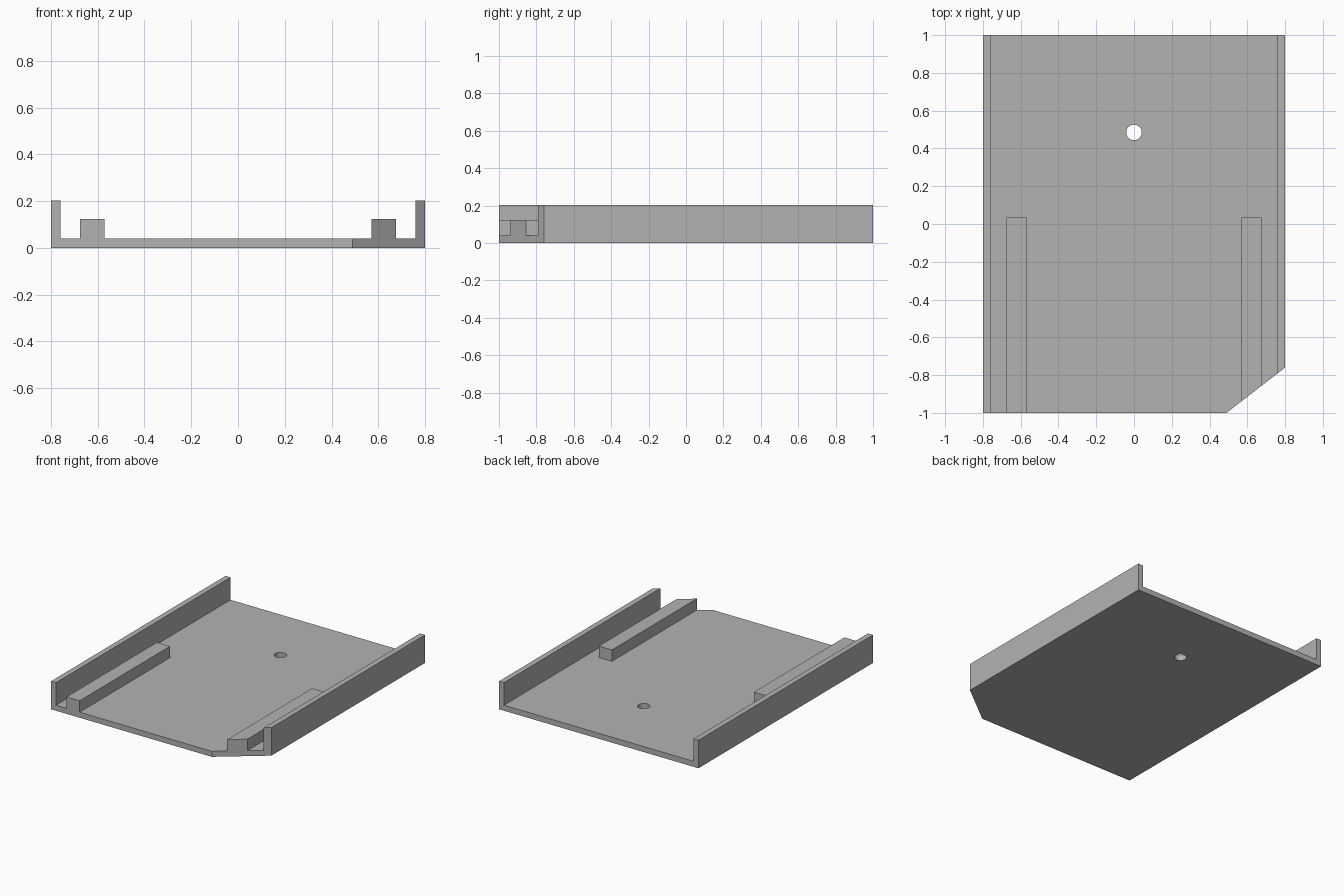
import bpy
import bmesh

default = bpy.data.objects.get("Cube")
if default:
    bpy.data.objects.remove(default, do_unlink=True)

grey = bpy.data.materials.new("plain grey")
grey.use_nodes = True
colour = (0.45, 0.45, 0.45, 1)
grey.diffuse_color = colour
grey.node_tree.nodes["Principled BSDF"].inputs["Base Color"].default_value = colour


def prism(name, outline, offset):
    """Solid made by sweeping a closed outline along an offset."""
    bm = bmesh.new()
    face = bm.faces.new([bm.verts.new(p) for p in outline])
    swept = bmesh.ops.extrude_face_region(bm, geom=[face])["geom"]
    verts = [v for v in swept if isinstance(v, bmesh.types.BMVert)]
    bmesh.ops.translate(bm, verts=verts, vec=offset)
    bmesh.ops.recalc_face_normals(bm, faces=bm.faces)
    mesh = bpy.data.meshes.new(name)
    bm.to_mesh(mesh)
    bm.free()
    mesh.materials.append(grey)
    obj = bpy.data.objects.new(name, mesh)
    bpy.context.collection.objects.link(obj)
    return obj


def cut(obj, cutter):
    mod = obj.modifiers.new("cut", 'BOOLEAN')
    mod.operation = 'DIFFERENCE'
    mod.solver = 'EXACT'
    mod.object = cutter
    bpy.context.view_layer.objects.active = obj
    bpy.ops.object.modifier_apply(modifier=mod.name)


HALF, INNER, FLOOR, WALL = 0.8, 0.76, 0.04, 0.203

# Channel-shaped tray: floor with a wall along each side
half_profile = [(HALF, 0), (HALF, WALL), (INNER, WALL), (INNER, FLOOR)]
profile = half_profile + [(-x, z) for x, z in reversed(half_profile)]
tray = prism("tray", [(x, -1, z) for x, z in profile], (0, 2, 0))

# Short guide ribs on the floor
ribs = []
for side, name in ((1, "left_rib"), (-1, "right_rib")):
    corners = [(0.57, -1), (0.675, -1), (0.675, 0.035), (0.57, 0.035)]
    ribs.append(prism(name, [(side * x, y, FLOOR) for x, y in corners], (0, 0, 0.083)))

# Cut-off front corner, through the floor, wall and rib
slope = 0.24 / 0.31
corner = [(0.49 - 0.2, -1 - 0.2 * slope), (1, -0.76 + 0.2 * slope), (1, -1.2)]
corner_cutter = prism("corner_cutter", [(x, y, -0.1) for x, y in corner], (0, 0, 0.5))
cut(tray, corner_cutter)
cut(ribs[0], corner_cutter)

# Round hole through the floor
bpy.ops.mesh.primitive_cylinder_add(vertices=32, radius=0.041, depth=0.4, location=(0, 0.485, 0))
hole_cutter = bpy.context.object
hole_cutter.name = "hole_cutter"
hole_cutter.data.materials.append(grey)
cut(tray, hole_cutter)

for helper in (corner_cutter, hole_cutter):
    bpy.data.objects.remove(helper, do_unlink=True)

# Smooth only the hole wall
bpy.ops.object.select_all(action='DESELECT')
tray.select_set(True)
bpy.context.view_layer.objects.active = tray
bpy.ops.object.shade_smooth_by_angle()
